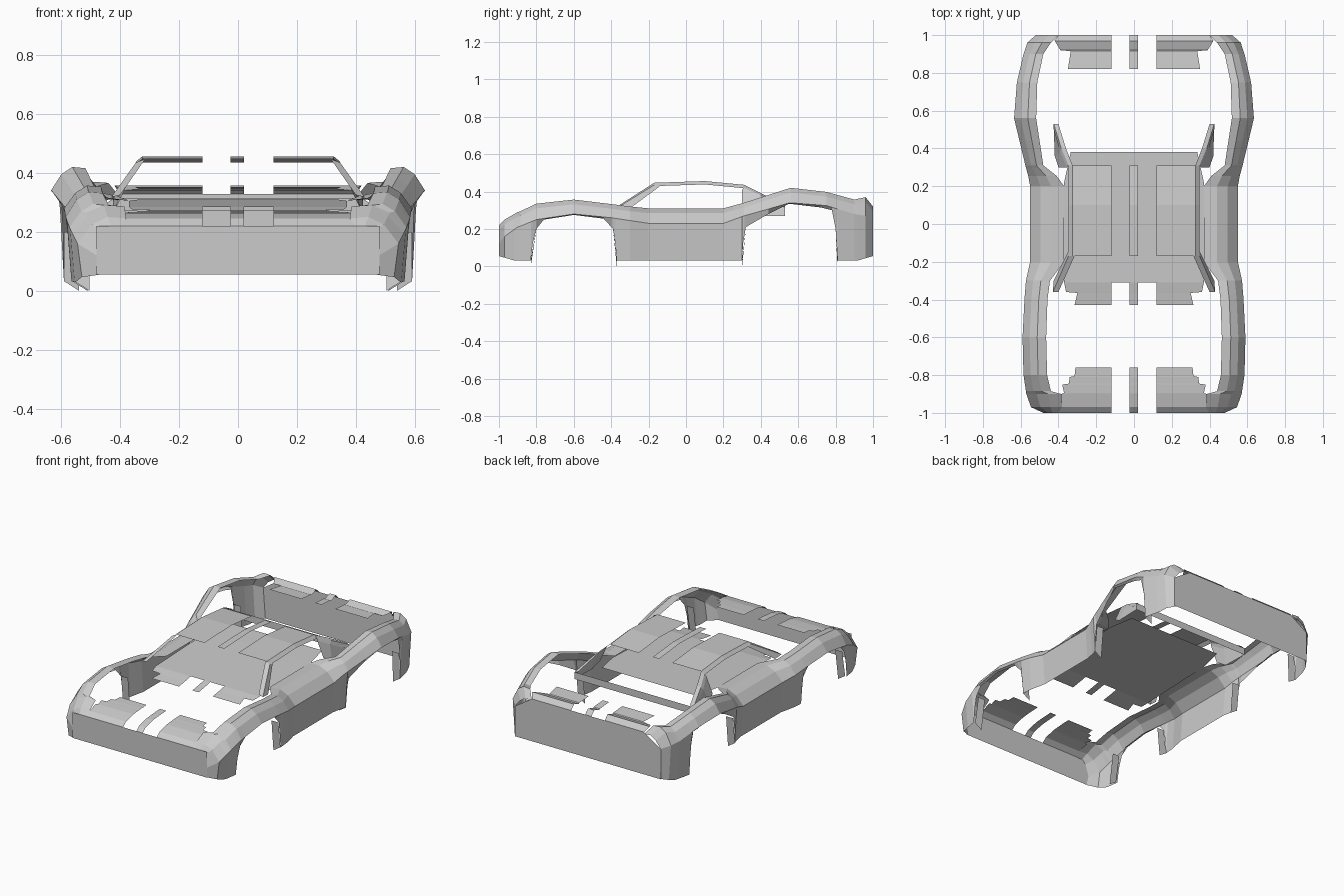
import bpy, bmesh


def make(name, verts, faces):
    me = bpy.data.meshes.new(name)
    me.from_pydata(verts, [], faces)
    bm = bmesh.new()
    bm.from_mesh(me)
    bmesh.ops.remove_doubles(bm, verts=bm.verts, dist=0.0005)
    bmesh.ops.recalc_face_normals(bm, faces=bm.faces)
    bm.to_mesh(me)
    bm.free()
    ob = bpy.data.objects.new(name, me)
    bpy.context.collection.objects.link(ob)
    return ob


def mirrored(ob):
    m = ob.modifiers.new("mirror", 'MIRROR')
    m.use_clip = False
    m.use_mirror_merge = False
    return ob


def loft(name, rows):
    n = len(rows[0])
    verts = [p for r in rows for p in r]
    faces = [(i * n + j, i * n + j + 1, (i + 1) * n + j + 1, (i + 1) * n + j)
             for i in range(len(rows) - 1) for j in range(n - 1)]
    return make(name, verts, faces)


def lerp_row(table, y):
    for a, b in zip(table, table[1:]):
        if y <= b[0] + 1e-6:
            t = (y - a[0]) / (b[0] - a[0])
            return [p + (q - p) * t for p, q in zip(a, b)]
    return list(table[-1])


# Side body: y, outer x, shoulder z, top z, inner x
shape = [
    (-1.00, .48, .12, .22, .40), (-.97, .545, .16, .25, .38),
    (-.90, .57, .21, .29, .385), (-.885, .572, .215, .295, .44),
    (-.80, .585, .25, .335, .46), (-.60, .59, .28, .357, .465),
    (-.40, .58, .26, .333, .458), (-.30, .572, .245, .32, .445),
    (-.20, .55, .23, .31, .37), (.20, .55, .23, .31, .37),
    (.255, .56, .25, .325, .41), (.31, .575, .27, .34, .48),
    (.56, .635, .34, .42, .518), (.75, .62, .325, .398, .512),
    (.90, .585, .28, .357, .48), (.96, .565, .27, .37, .44), (1.0, .52, .25, .32, .40)]
# Lower edge with both wheel arches
lower = [
    (-1.0, .055), (-.92, .032), (-.83, .032), (-.82, .12), (-.80, .20), (-.76, .25),
    (-.60, .275), (-.44, .255), (-.39, .20), (-.378, .12), (-.37, .032), (.30, .032),
    (.305, .12), (.32, .21), (.44, .28), (.55, .335), (.72, .315), (.78, .30),
    (.80, .20), (.805, .12), (.81, .032), (.92, .032), (1.0, .055)]

ys = sorted({r[0] for r in shape} | {r[0] for r in lower})
rows = []
for y in ys:
    _, xo, zs, zt, xi = lerp_row(shape, y)
    zb = lerp_row(lower, y)[1]
    zs = max(zs, zb + .004)
    w = xo - xi
    rows.append([(xo - .015, y, zb), (xo, y, zs), (xo - .30 * w, y, zt - .025),
                 (xo - .62 * w, y, zt), (xi, y, zt - .004)])
mirrored(loft("body_side", rows))

# Inward flanges beside the wheel openings
for i, (y, yt, x) in enumerate([(-.83, -.80, .555), (-.37, -.39, .562),
                                (.30, .32, .56), (.81, .80, .59)]):
    mirrored(loft("arch_flange_%d" % (i + 1), [
        [(x, y, .032), (x, yt, .20)], [(x - .05, y, .0), (x - .05, yt, .20)]]))

# Bumper panels
loft("front_panel", [[(-.48, -1, .055), (.48, -1, .055)], [(-.48, -1, .22), (.48, -1, .22)]])
loft("rear_panel", [[(-.52, 1, .055), (.52, 1, .055)], [(-.52, 1, .25), (.52, 1, .25)],
                    [(-.40, 1, .328), (.40, 1, .328)]])


# Striped deck sheets: rows are y, outer x, z
def striped(name, prof):
    mirrored(loft(name + "_outer", [[(.12, y, z), (x, y, z)] for y, x, z in prof]))
    loft(name + "_centre", [[(-.025, y, z), (.02, y, z)] for y, x, z in prof])


striped("hood_front", [(-1, .40, .22), (-.97, .38, .245), (-.9, .385, .262), (-.895, .37, .263),
                       (-.85, .38, .267), (-.845, .345, .267), (-.81, .34, .27), (-.805, .315, .27),
                       (-.76, .31, .272)])
striped("cowl", [(-.43, .315, .265), (-.365, .30, .275), (-.36, .36, .276), (-.31, .37, .285)])
striped("tail_deck", [(.82, .35, .352), (.915, .335, .345), (.92, .39, .34),
                      (.97, .42, .357), (1.0, .40, .328)])
striped("roof", [(-.17, .325, .447), (.10, .325, .456), (.31, .325, .436)])

# Panel beneath the roof
loft("cabin_panel", [[(-.37, -.31, .285), (.37, -.31, .285)], [(-.37, .22, .305), (.37, .22, .305)],
                     [(-.335, .38, .31), (.335, .38, .31)]])

# Roof rails, pillars and rear sails
mirrored(loft("roof_rail", [[(.325, y, z), (.347, y, z - .018)]
                            for y, z in [(-.17, .447), (.10, .456), (.31, .436)]]))
mirrored(loft("front_pillar", [
    [(.315, -.17, .447), (.347, -.17, .435), (.345, -.14, .428)],
    [(.40, -.36, .325), (.43, -.36, .318), (.425, -.30, .31)]]))
mirrored(loft("rear_pillar", [
    [(.325, .31, .436), (.347, .31, .42), (.355, .30, .41)],
    [(.36, .40, .392), (.385, .40, .38), (.39, .38, .365)],
    [(.40, .53, .322), (.425, .53, .315), (.425, .50, .30)]]))
mirrored(loft("rear_sail", [[(.355, .30, .41), (.39, .38, .365), (.425, .53, .315)],
                            [(.40, .30, .31), (.42, .36, .27), (.425, .53, .27)]]))

# Cross strip behind the cabin
loft("rear_crossbar", [[(-.425, .53, .27), (.425, .53, .27)], [(-.425, .53, .315), (.425, .53, .315)]])
